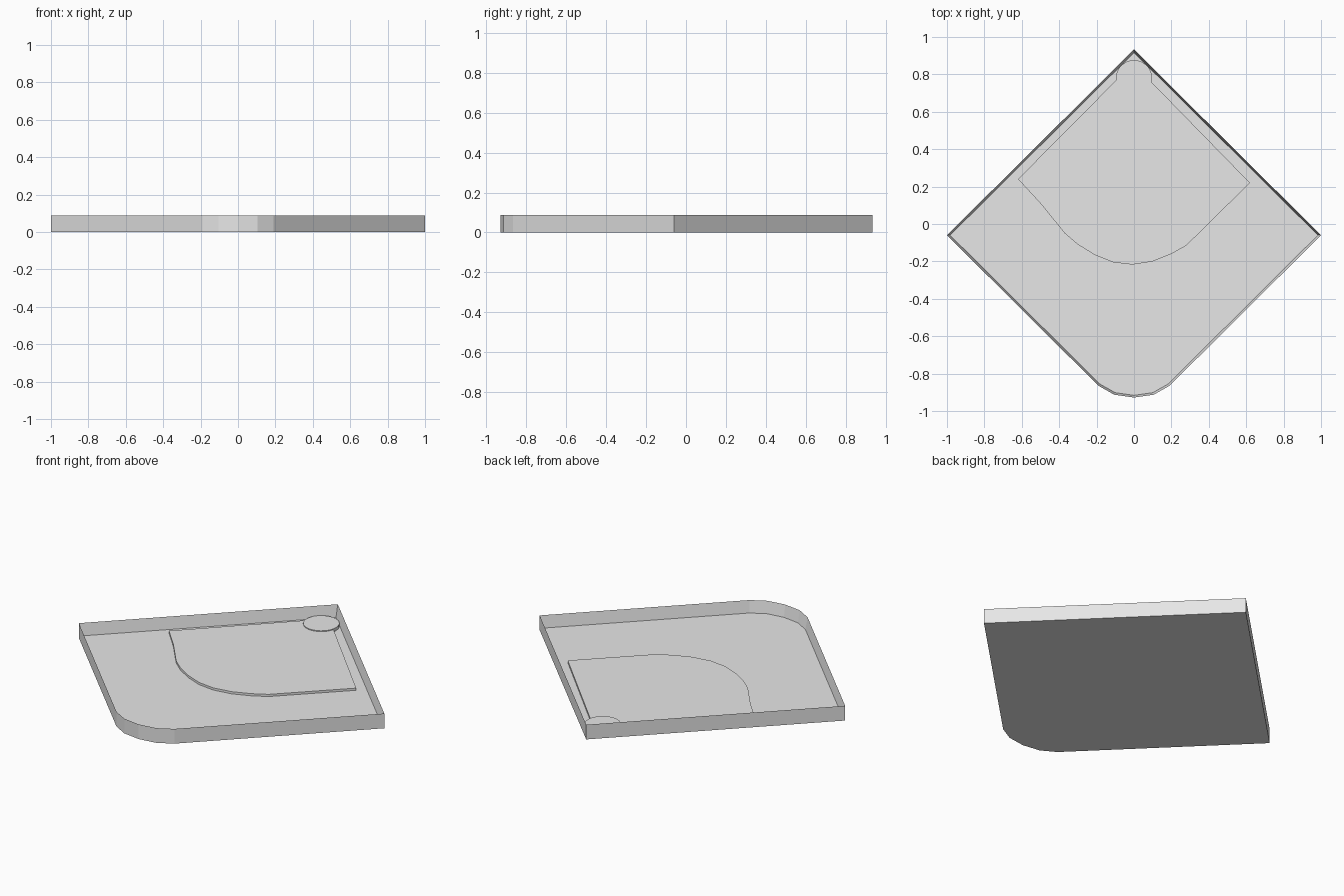
import bpy, bmesh, math

if "Cube" in bpy.data.objects:
    bpy.data.objects.remove(bpy.data.objects["Cube"])

HEIGHT, FLOOR, RIM = 0.087, 0.016, 0.012

grey = bpy.data.materials.new("light_grey")
grey.use_nodes = True
grey.diffuse_color = (0.8, 0.8, 0.8, 1)
grey.node_tree.nodes["Principled BSDF"].inputs["Base Color"].default_value = (0.8, 0.8, 0.8, 1)


def slab(name, outline, z0, z1, rim=0, depth=0):
    """Extrude an outline upwards, optionally hollowing the top inside a rim."""
    bm = bmesh.new()
    base = bm.faces.new([bm.verts.new((x, y, z0)) for x, y in outline])
    result = bmesh.ops.extrude_face_region(bm, geom=[base], use_keep_orig=True)
    top = next(f for f in result["geom"] if isinstance(f, bmesh.types.BMFace))
    for v in top.verts:
        v.co.z = z1
    bmesh.ops.recalc_face_normals(bm, faces=bm.faces)
    if rim:
        bmesh.ops.inset_region(bm, faces=[top], thickness=rim, use_even_offset=True)
        for v in top.verts:
            v.co.z -= depth
    mesh = bpy.data.meshes.new(name)
    bm.to_mesh(mesh)
    bm.free()
    mesh.materials.append(grey)
    obj = bpy.data.objects.new(name, mesh)
    bpy.context.scene.collection.objects.link(obj)
    return obj


# Square tray with one rounded corner at the front
half = [(0.19, -0.865), (0.105, -0.913)]
tray = [(0, 0.933), (-1, -0.06)] + [(-x, y) for x, y in half]
tray += [(0, -0.928)] + half[::-1] + [(1, -0.06)]
slab("tray", tray, 0, HEIGHT, RIM, HEIGHT - FLOOR)

# Raised floor panel with a curved front edge
panel = [(-0.005, 0.86), (-0.62, 0.24), (-0.5, 0.11), (-0.37, -0.05),
         (-0.3, -0.11), (-0.21, -0.165), (-0.11, -0.205), (-0.01, -0.217),
         (0.1, -0.2), (0.2, -0.16), (0.28, -0.115), (0.62, 0.22)]
slab("floor_panel", panel, FLOOR - 0.004, 0.029)

# Round drain cover in the back corner
disc = [(0.097 * math.cos(i * math.tau / 32), 0.779 + 0.097 * math.sin(i * math.tau / 32))
        for i in range(32)]
slab("drain_cover", disc, FLOOR - 0.004, 0.034)
